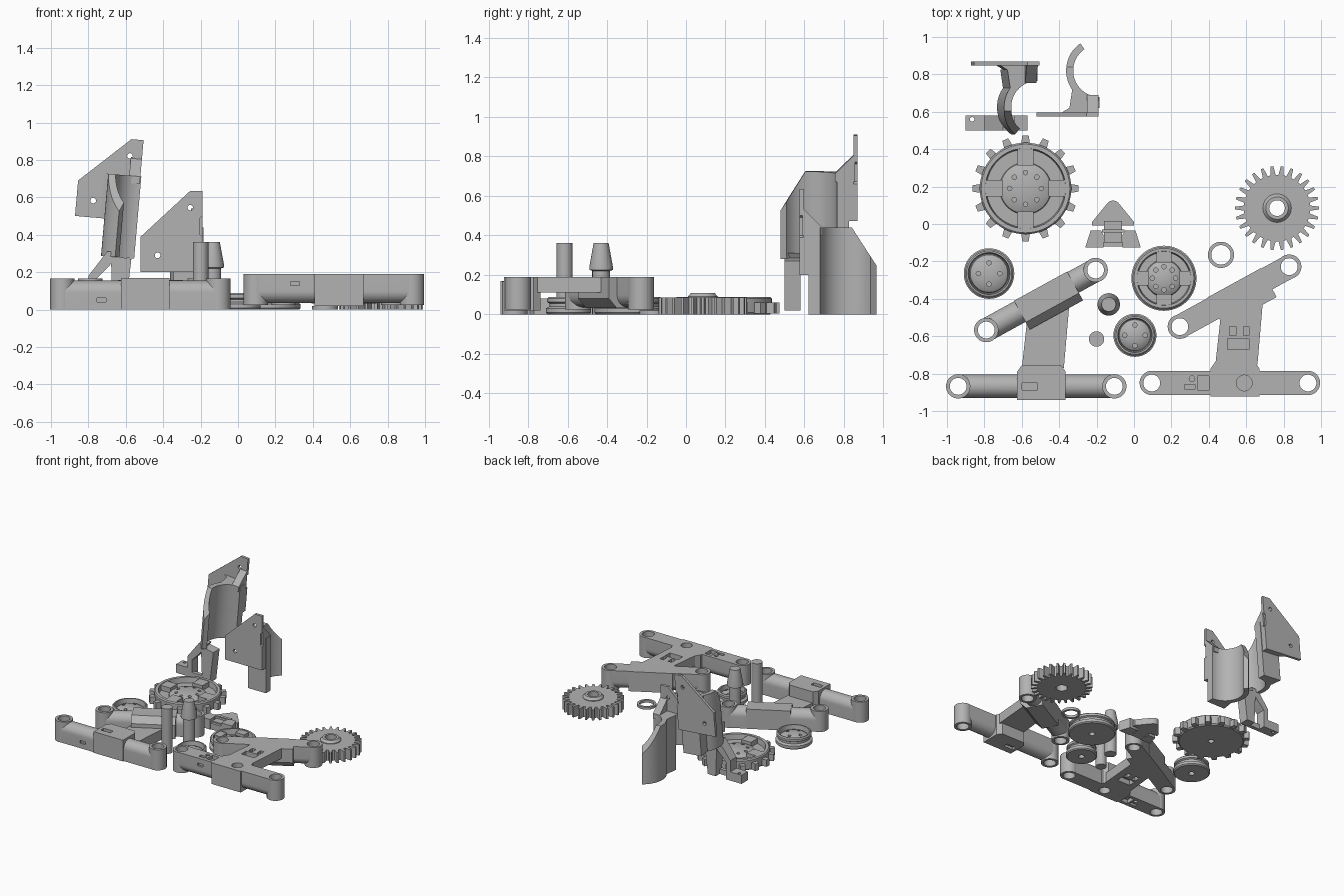
import bpy, bmesh, math
from mathutils import Matrix, Vector

if "Cube" in bpy.data.objects:
    bpy.data.objects.remove(bpy.data.objects["Cube"], do_unlink=True)

GREY = (0.45, 0.45, 0.45, 1)
mat = bpy.data.materials.new("plain grey")
mat.use_nodes = True
mat.diffuse_color = GREY
mat.node_tree.nodes["Principled BSDF"].inputs["Base Color"].default_value = GREY
built = []


def polar(r, a, cx=0, cy=0):
    return (cx + r * math.cos(a), cy + r * math.sin(a))


def arc(cx, cy, r, a0, a1, n):
    return [polar(r, math.radians(a0 + (a1 - a0) * i / n), cx, cy) for i in range(n + 1)]


def prism(pts, lo, hi, axis="z"):
    """Outline extruded along one axis."""
    bm = bmesh.new()
    place = {"z": lambda a, b, h: (a, b, h), "y": lambda a, b, h: (a, h, b),
             "x": lambda a, b, h: (h, a, b)}[axis]
    bot = [bm.verts.new(place(a, b, lo)) for a, b in pts]
    top = [bm.verts.new(place(a, b, hi)) for a, b in pts]
    bm.faces.new(bot)
    bm.faces.new(top)
    for i in range(len(pts)):
        j = (i + 1) % len(pts)
        bm.faces.new((bot[i], bot[j], top[j], top[i]))
    bmesh.ops.recalc_face_normals(bm, faces=bm.faces)
    return bm


def box(x0, x1, y0, y1, z0, z1):
    return prism([(x0, y0), (x1, y0), (x1, y1), (x0, y1)], z0, z1)


def disc(x, y, r, z0, z1, n=40, axis="z"):
    return prism([polar(r, math.tau * i / n, x, y) for i in range(n)], z0, z1, axis)


def lathe(profile, cx, cy, n=64):
    """Revolve (radius, z) points around a vertical axis."""
    bm = bmesh.new()
    vs = [bm.verts.new((r, 0, z)) for r, z in profile]
    es = [bm.edges.new(p) for p in zip(vs, vs[1:])]
    bmesh.ops.spin(bm, geom=vs + es, cent=(0, 0, 0), axis=(0, 0, 1),
                   angle=math.tau, steps=n, use_duplicate=False)
    bmesh.ops.remove_doubles(bm, verts=bm.verts, dist=1e-4)
    bmesh.ops.recalc_face_normals(bm, faces=bm.faces)
    return moved(bm, Matrix.Translation((cx, cy, 0)))


def moved(bm, m):
    bm.transform(m)
    return bm


def to_object(name, pieces):
    total = bmesh.new()
    for bm in pieces:
        tmp = bpy.data.meshes.new("tmp")
        bm.to_mesh(tmp)
        total.from_mesh(tmp)
        bpy.data.meshes.remove(tmp)
    me = bpy.data.meshes.new(name)
    total.to_mesh(me)
    ob = bpy.data.objects.new(name, me)
    bpy.context.scene.collection.objects.link(ob)
    return ob


def carve(pieces, cutters):
    """Subtract the cutters from each piece."""
    cut, out = to_object("cutter", cutters), []
    cut.hide_render = True
    for bm in pieces:
        ob = to_object("work", [bm])
        mod = ob.modifiers.new("cut", "BOOLEAN")
        mod.operation, mod.solver, mod.object = "DIFFERENCE", "EXACT", cut
        bpy.context.view_layer.update()
        ev = ob.evaluated_get(bpy.context.evaluated_depsgraph_get())
        res = bmesh.new()
        res.from_mesh(ev.to_mesh())
        out.append(res)
        bpy.data.objects.remove(ob, do_unlink=True)
    bpy.data.objects.remove(cut, do_unlink=True)
    return out


def build(name, pieces):
    ob = to_object(name, pieces)
    ob.data.materials.append(mat)
    built.append(ob)
    return ob


def copy_part(src, name, m):
    me = src.data.copy()
    me.transform(m)
    if m.determinant() < 0:
        me.flip_normals()
    ob = bpy.data.objects.new(name, me)
    bpy.context.scene.collection.objects.link(ob)
    built.append(ob)


# Suspension arm: two half-round bars with end bosses, joined by a web
H = 0.165
bars = [((-0.94, -0.868), (-0.105, -0.868)), ((-0.79, -0.567), (-0.205, -0.246))]
ends = [p for b in bars for p in b]
pieces = [disc(x, y, 0.065, 0, H) for x, y in ends]
frames = []
for a, b in bars:
    d = Vector(b) - Vector(a)
    f = Matrix.Translation((*a, 0)) @ Matrix.Rotation(math.atan2(d.y, d.x), 4, "Z")
    frames.append(f)
    section = [(-0.063, 0), (0.063, 0)] + arc(0, 0.092, 0.063, 0, 180, 20)
    pieces.append(moved(prism(section, 0, d.length, "x"), f))
upper = [(-0.11, 0), (0.066, 0), (0.066, 0.158), (-0.065, 0.158), (-0.11, 0.11)]
pieces.append(moved(prism(upper, 0.205, 0.53, "x"), frames[1]))
pieces.append(prism([(-0.625, -0.94), (-0.365, -0.94), (-0.365, -0.79), (-0.39, -0.755),
                     (-0.6, -0.755), (-0.625, -0.79)], 0, 0.17))
pieces.append(prism([(-0.6, -0.77), (-0.375, -0.77), (-0.345, -0.42), (-0.57, -0.5)], 0, 0.08))
cutters = [disc(x, y, 0.045, -0.1, 0.3) for x, y in ends]
cutters += [disc(-0.445, -0.868, 0.042, -0.1, 0.06),
            box(-0.695, -0.635, -0.905, -0.83, -0.1, 0.03),
            box(-0.765, -0.71, -0.9, -0.875, -0.1, 0.03),
            disc(-0.725, -0.845, 0.015, -0.1, 0.03, 16),
            box(-0.535, -0.42, -0.69, -0.63, -0.1, 0.04),
            box(-0.525, -0.49, -0.615, -0.565, -0.1, 0.04),
            box(-0.45, -0.42, -0.615, -0.565, -0.1, 0.04),
            box(-0.6, -0.515, -0.887, -0.85, 0.15, 0.3),
            box(-0.755, -0.705, -1, -0.915, 0.04, 0.062)]
arm = build("left_suspension_arm", carve(pieces, cutters))
copy_part(arm, "right_suspension_arm",
          Matrix.Translation((1.035, 0.018, 0.19)) @ Matrix.Diagonal((1, 1, -1, 1)))


# Wheels with a rim, groove, dome and bolt holes
def wheel_pieces(cx, cy, rim, inner, dome, holes, hole_r, spokes=0):
    prof = [(0, 0.03), (0.022, 0.03), (0.022, 0), *rim, (inner, 0.088), (inner - 0.006, 0.045),
            (dome + 0.004, 0.045), (dome, 0.055), (dome * 0.85, 0.064), (dome * 0.6, 0.073),
            (dome * 0.3, 0.078), (0, 0.08)]
    cuts = [disc(*polar(hole_r, math.tau * i / holes, cx, cy), 0.012, 0.04, 0.2, 16)
            for i in range(holes)]
    out = carve([lathe(prof, cx, cy)], cuts)
    for i in range(4 if spokes else 0):
        m = Matrix.Translation((cx, cy, 0)) @ Matrix.Rotation(math.pi / 2 * i, 4, "Z")
        out.append(moved(box(dome - 0.012, inner + 0.008, -spokes / 2, spokes / 2, 0.03, 0.084), m))
    return out


def grooved(r):
    return [(r - 0.008, 0), (r, 0.008), (r, 0.03), (r - 0.018, 0.04), (r - 0.018, 0.055),
            (r - 0.006, 0.062), (r - 0.006, 0.08), (r - 0.014, 0.088)]


build("medium_wheel", wheel_pieces(-0.775, -0.265, grooved(0.135), 0.112, 0.1, 4, 0.057))
build("small_wheel", wheel_pieces(0.005, -0.595, grooved(0.115), 0.092, 0.08, 4, 0.055))
build("large_wheel", wheel_pieces(0.16, -0.29, grooved(0.174), 0.145, 0.095, 8, 0.062, 0.08))

# Drive sprocket with blocky teeth
sx, sy = -0.58, 0.19
sprocket = wheel_pieces(sx, sy, [(0.235, 0), (0.245, 0.01), (0.245, 0.08), (0.237, 0.088)],
                        0.215, 0.135, 8, 0.085, 0.088)
for k in range(16):
    m = Matrix.Translation((sx, sy, 0)) @ Matrix.Rotation(math.tau * k / 16, 4, "Z")
    tooth = [(0.23, -0.025), (0.283, -0.017), (0.283, 0.017), (0.23, 0.025)]
    sprocket.append(moved(prism(tooth, 0.005, 0.06), m))
build("drive_sprocket", sprocket)

# Spur gear with raised hub
gx, gy, teeth = 0.765, 0.085, 26
outline = []
for k in range(teeth):
    for off, r in ((-0.32, 0.178), (-0.13, 0.225), (0.13, 0.225), (0.32, 0.178)):
        outline.append(polar(r, math.tau * (k + off) / teeth, gx, gy))
hub = lathe([(0, 0.05), (0.076, 0.05), (0.076, 0.09), (0.06, 0.108), (0, 0.108)], gx, gy)
build("spur_gear", carve([prism(outline, 0, 0.085), hub], [disc(gx, gy, 0.042, -0.1, 0.3)]))

# Loose ring, post and tapered post
build("spacer_ring", carve([disc(0.465, -0.165, 0.07, 0, 0.02)],
                           [disc(0.465, -0.165, 0.052, -0.1, 0.1)]))
build("plain_post", [disc(-0.2, -0.615, 0.041, 0, 0.36)])
build("tapered_post", [lathe([(0, 0), (0.045, 0), (0.045, 0.22), (0.06, 0.225), (0.06, 0.24),
                              (0.038, 0.36), (0, 0.36)], -0.135, -0.43, 40)])

# Small hitch bracket: rounded wedge, neck and two feet
bx = -0.112
wedge = [(bx + 0.113, -0.008), (bx + 0.113, 0.01)] + arc(bx, 0.085, 0.04, 35, 145, 10) + \
        [(bx - 0.113, 0.01), (bx - 0.113, -0.008)]
hitch = [prism(wedge, 0, 0.05), box(bx - 0.048, bx + 0.048, -0.1, 0.015, 0, 0.06),
         box(bx - 0.1, bx + 0.1, -0.12, -0.1, 0, 0.05),
         box(bx - 0.06, bx + 0.06, -0.045, -0.03, 0, 0.075)]
for s in (-1, 1):
    foot = [(0.05, -0.125), (0.148, -0.125), (0.12, -0.035), (0.065, -0.035), (0.05, -0.06)]
    hitch.append(prism([(bx + s * a, b) for a, b in foot], 0, 0.08))
build("hitch_bracket", hitch)

# Side bracket: flat plate with a curved shell behind it
plate = [(-0.52, 0.2), (-0.52, 0.39), (-0.255, 0.635), (-0.19, 0.635), (-0.19, 0.5),
         (-0.203, 0.49), (-0.203, 0.4), (-0.19, 0.39), (-0.19, 0.2)]
shell = arc(-0.185, 0.82, 0.14, 125, 270, 20) + [(-0.185, 0.62), (-0.345, 0.62)] + \
        arc(-0.185, 0.82, 0.178, 215, 125, 14)
slope = [(1.1, 0.04), (0.95, 0.27), (0.84, 0.44), (0.84, 0.6), (1.1, 0.6)]
bracket = carve([prism(plate, 0.575, 0.597, "y")],
                [disc(-0.43, 0.29, 0.015, 0, 1, 20, "y"), disc(-0.255, 0.545, 0.015, 0, 1, 20, "y")])
bracket += carve([prism(shell, 0, 0.44)], [prism(slope, -1, 1, "x")])
bracket += [prism([(-0.385, 0.596), (-0.19, 0.596), (-0.19, 0.622), (-0.345, 0.622)], 0.2, 0.44),
            prism([(0.59, 0.54), (0.69, 0.44), (0.69, 0.4), (0.59, 0.4)], -0.25, -0.19, "x")]
side = build("right_side_bracket", bracket)
pivot = Vector((-0.52, 0, 0.39))
tilt = Matrix.Translation(pivot + Vector((-0.335, 1.445, 0.3))) @ \
    Matrix.Rotation(math.radians(5), 4, "Y") @ Matrix.Diagonal((1, -1, 1, 1)) @ \
    Matrix.Translation(-pivot)
copy_part(side, "left_side_bracket", tilt)

# Legs under the tilted bracket
strut = [(-0.8, 0.02), (-0.8, 0.18), (-0.7, 0.31), (-0.64, 0.31), (-0.69, 0.23), (-0.76, 0.16),
         (-0.76, 0.02)]
foot = carve([box(-0.9, -0.78, 0.5, 0.58, 0.02, 0.09)], [disc(-0.865, 0.56, 0.012, -0.1, 0.3, 16)])
build("bracket_legs", [prism(strut, 0.5, 0.58, "y"), box(-0.79, -0.6, 0.5, 0.53, 0.02, 0.06),
      prism([(-0.67, 0.02), (-0.68, 0.29), (-0.57, 0.27), (-0.6, 0.02)], 0.5, 0.58, "y")] + foot)

# Smooth curved faces, keep hard edges
bpy.ops.object.select_all(action="DESELECT")
for ob in built:
    ob.select_set(True)
bpy.context.view_layer.objects.active = built[0]
bpy.ops.object.shade_smooth_by_angle(angle=math.radians(30))
